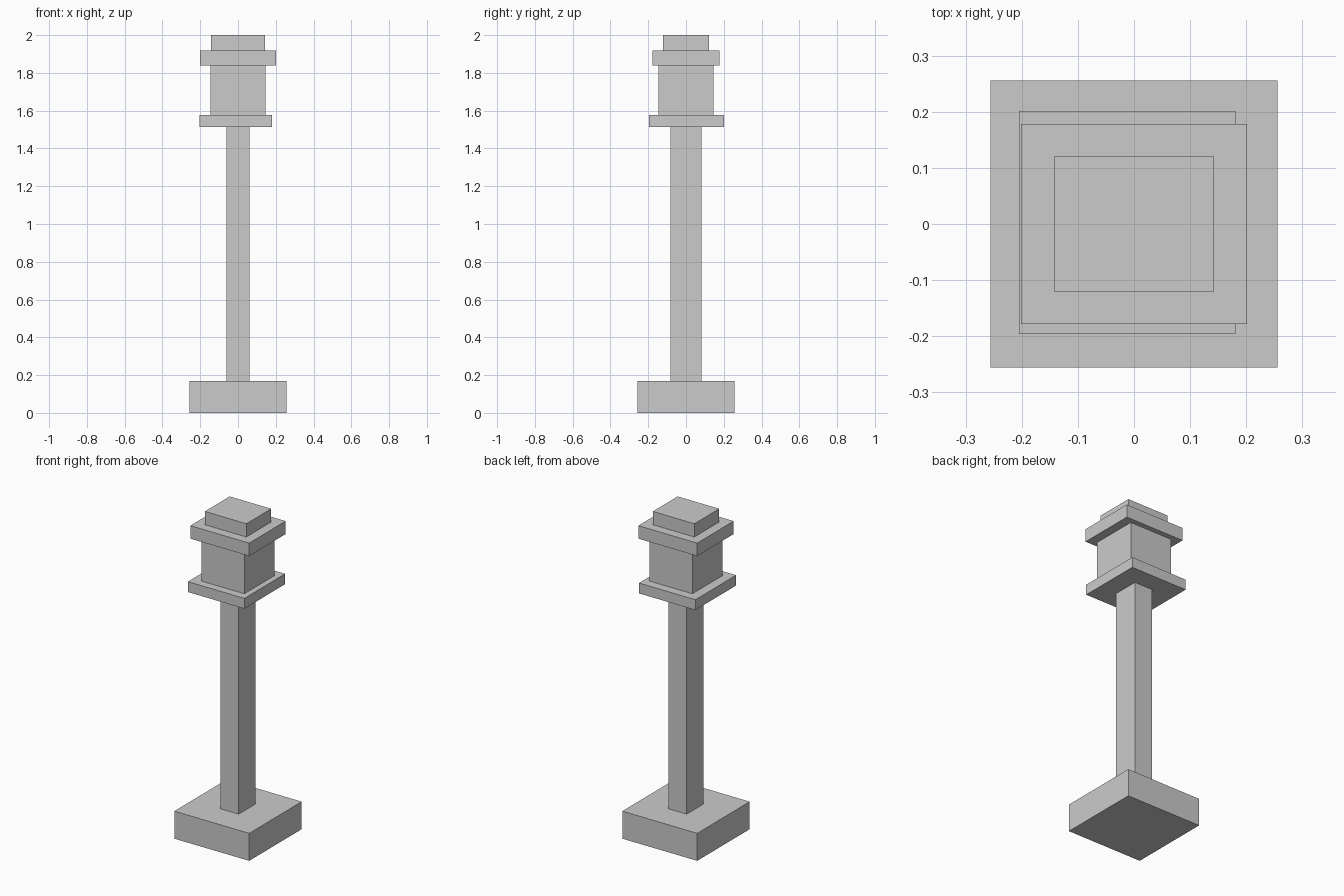
import bpy

if "Cube" in bpy.data.objects:
    bpy.data.objects.remove(bpy.data.objects["Cube"])


def box(name, x, y, z):
    """Axis-aligned box from (min, max) ranges."""
    bpy.ops.mesh.primitive_cube_add(size=1, location=[(a + b) / 2 for a, b in (x, y, z)])
    ob = bpy.context.object
    ob.name = name
    ob.scale = [b - a for a, b in (x, y, z)]
    bpy.ops.object.transform_apply(location=False, rotation=False, scale=True)
    return ob


def sym(h):
    return (-h, h)


# Footing and post
box("base", sym(0.256), sym(0.256), (0, 0.17))
box("post", sym(0.062), sym(0.082), (0.17, 1.514))

# Lantern: slightly off-centre tray, body, and two-step roof
box("lantern_tray", (-0.205, 0.181), (-0.196, 0.201), (1.514, 1.578))
box("lantern_body", sym(0.146), sym(0.146), (1.578, 1.838))
box("roof_plate", sym(0.201), sym(0.178), (1.838, 1.918))
box("roof_cap", sym(0.142), sym(0.121), (1.918, 2.0))
